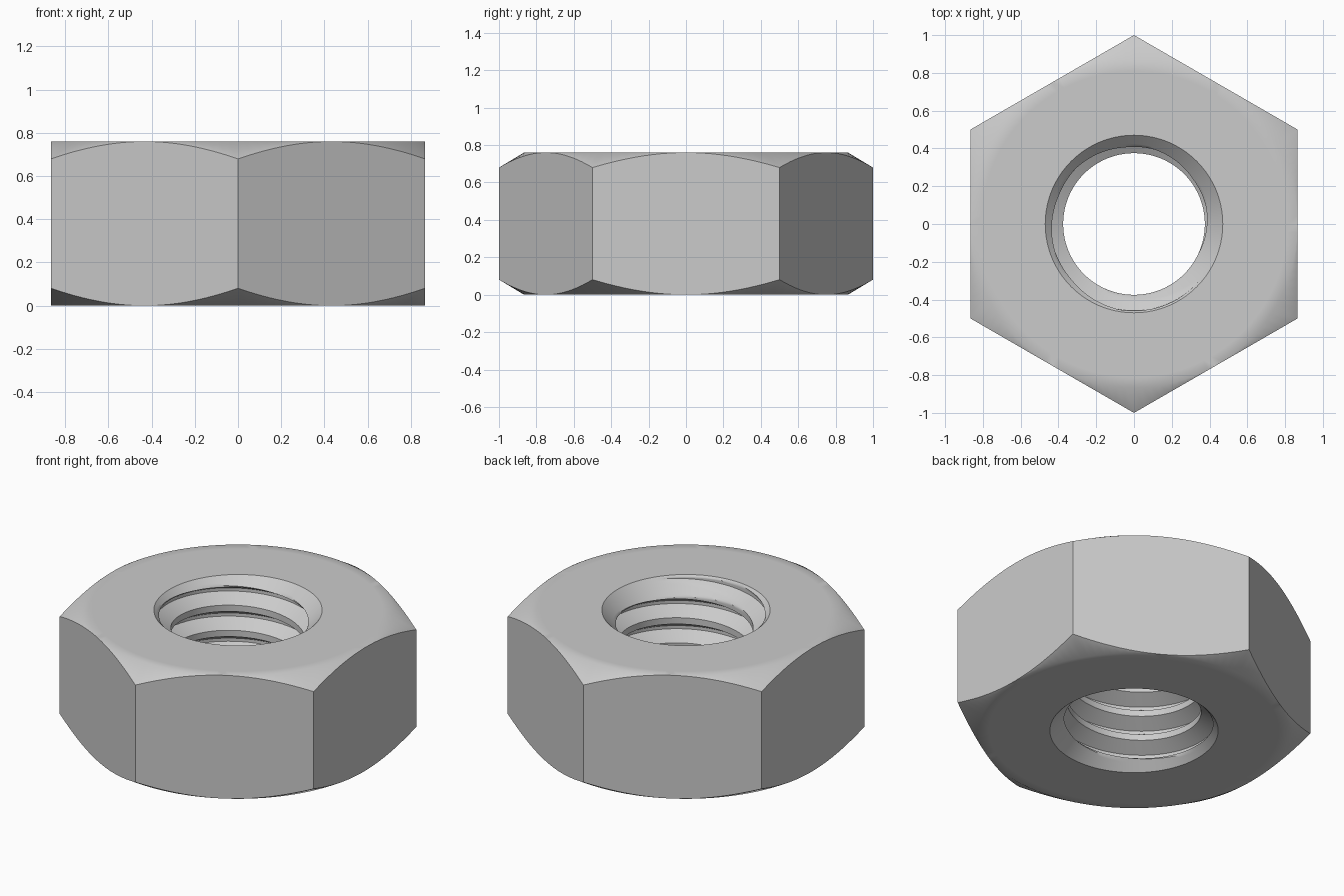
import bpy, bmesh, math

if "Cube" in bpy.data.objects:
    bpy.data.objects.remove(bpy.data.objects["Cube"])

H = 0.76            # nut height
FLAT = 0.866        # centre to flat
MINOR = 0.375       # thread crest radius
PITCH = 0.155
DEPTH = 0.084
SINK = 0.47         # countersink mouth radius
N = 120             # columns around the axis
SUB = 5             # samples per thread flank


def hex_radius(a):
    # corners point to +y and -y
    m = (a + math.pi / 6) % (math.pi / 3) - math.pi / 6
    return FLAT / math.cos(m)


# One pitch of the thread, going up: (height fraction, depth fraction)
corners = [(0, 0), (0.25, 0), (0.5625, 1), (0.6875, 1), (1, 0)]
pitch_profile = []
for (u0, d0), (u1, d1) in zip(corners, corners[1:]):
    for i in range(SUB):
        t = i / SUB
        pitch_profile.append((u0 + (u1 - u0) * t, d0 + (d1 - d0) * t))


def column(a):
    """Closed radius/height section of the nut at angle a."""
    start = 0.575 + PITCH * (a - math.radians(125)) / (2 * math.pi)
    pts = []
    # threaded bore with a 45 degree countersink at both ends
    for k in range(-7, 5):
        for u, d in pitch_profile:
            z = min(max(start + (k + u) * PITCH, 0), H)
            cone = SINK - min(z, H - z)
            pts.append((max(MINOR + DEPTH * d, cone), z))
    # faces, corner chamfers and hexagon side
    R = hex_radius(a)
    drop = (R - FLAT) * 0.6
    outer = [(0.81, H), (FLAT, H), (R, H - drop)]
    pts += outer + [(r, H - z) for r, z in reversed(outer)]
    return [(r * math.cos(a), r * math.sin(a), z) for r, z in pts]


# Hex nut
bm = bmesh.new()
cols = [[bm.verts.new(p) for p in column(2 * math.pi * i / N)] for i in range(N + 1)]
for A, B in zip(cols, cols[1:]):
    for j in range(len(A)):
        k = (j + 1) % len(A)
        bm.faces.new((A[j], B[j], B[k], A[k]))
bmesh.ops.remove_doubles(bm, verts=bm.verts, dist=0.0003)
bmesh.ops.recalc_face_normals(bm, faces=bm.faces)
mesh = bpy.data.meshes.new("hex_nut")
bm.to_mesh(mesh)
bm.free()
nut = bpy.data.objects.new("hex_nut", mesh)
bpy.context.collection.objects.link(nut)

# Plain grey metal
metal = bpy.data.materials.new("grey_metal")
metal.diffuse_color = (0.6, 0.6, 0.6, 1)
metal.use_nodes = True
metal.node_tree.nodes["Principled BSDF"].inputs["Base Color"].default_value = metal.diffuse_color
mesh.materials.append(metal)

bpy.context.view_layer.objects.active = nut
nut.select_set(True)
bpy.ops.object.shade_smooth_by_angle(angle=math.radians(38))
